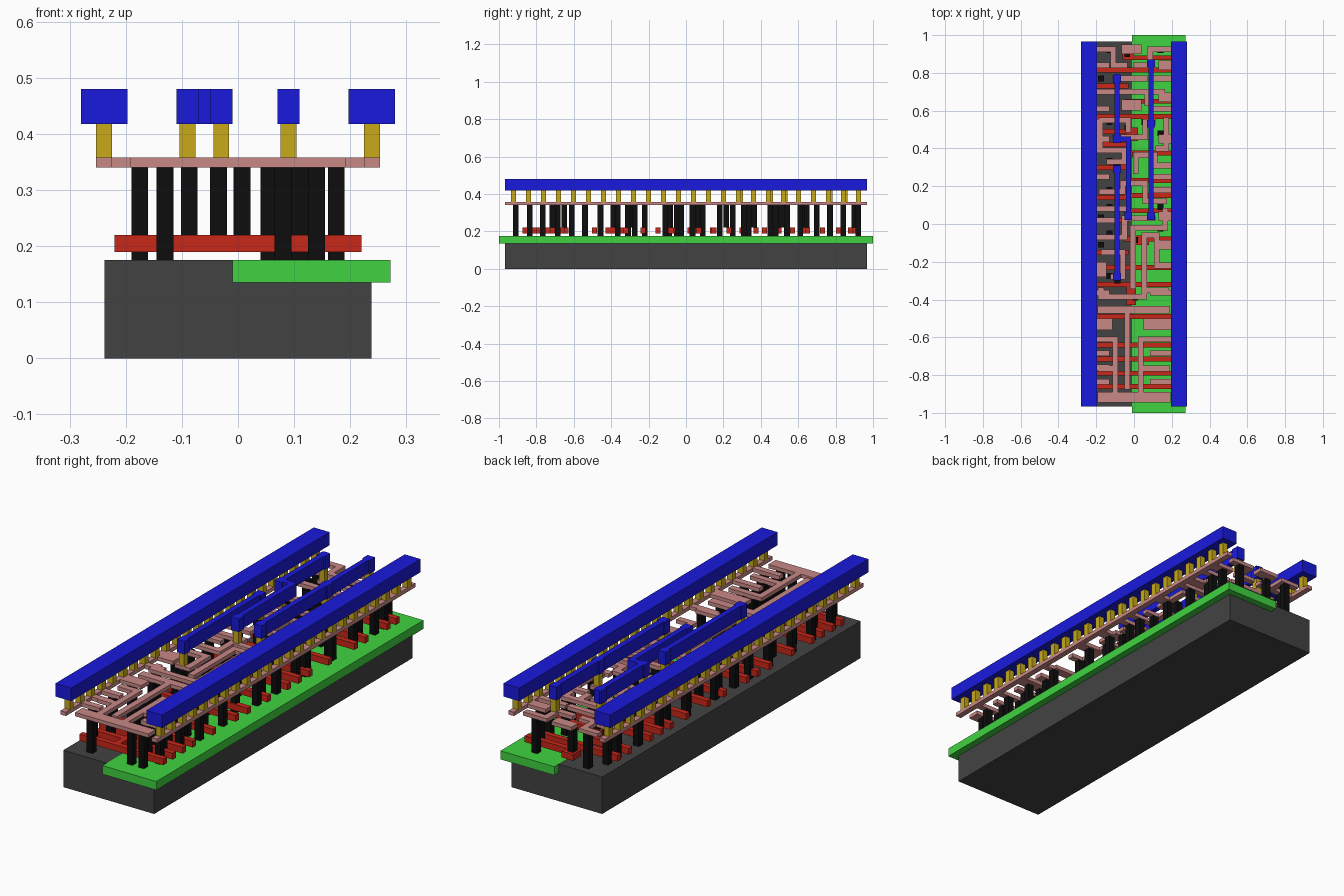
import bpy, bmesh
from mathutils import Matrix


def layer(name, rects, z0, z1, color=None):
    """One object made of flat blocks; each rect is (x0, y0, x1, y1)."""
    bm = bmesh.new()
    for x0, y0, x1, y1 in rects:
        m = Matrix.Translation(((x0 + x1) / 2, (y0 + y1) / 2, (z0 + z1) / 2))
        m = m @ Matrix.Diagonal((abs(x1 - x0), abs(y1 - y0), z1 - z0, 1))
        bmesh.ops.create_cube(bm, size=1, matrix=m)
    me = bpy.data.meshes.new(name)
    bm.to_mesh(me)
    bm.free()
    ob = bpy.data.objects.new(name, me)
    bpy.context.collection.objects.link(ob)
    if color:
        mat = bpy.data.materials.new(name)
        mat.diffuse_color = (*color, 1)
        me.materials.append(mat)
    return ob


def pad(x, y, s=0.03):
    return (x - s / 2, y - s / 2, x + s / 2, y + s / 2)


def wire(*pts, w=0.03):
    """Right-angled track through the points."""
    h = w / 2
    return [(min(a[0], b[0]) - h, min(a[1], b[1]) - h,
             max(a[0], b[0]) + h, max(a[1], b[1]) + h) for a, b in zip(pts, pts[1:])]


def hrow(y, x0, x1, w=0.03):
    return (x0, y - w / 2, x1, y + w / 2)


BLUE, GOLD, PINK = (0.01, 0.01, 0.72), (0.58, 0.40, 0.01), (0.58, 0.25, 0.24)
RED, BLACK, GREEN, DARK = (0.58, 0.02, 0.01), (0.004, 0.004, 0.004), (0.05, 0.65, 0.05), (0.055, 0.055, 0.055)
L = 0.967

# base slab and well
layer("substrate", [(-0.238, -L, 0.238, L)], 0, 0.175, DARK)
layer("well", [(-0.01, -1, 0.272, 1)], 0.135, 0.1755, GREEN)

# gate strips across the slab
gates = [hrow(y, -0.22, 0.22, 0.026) for y in
         (-0.86, -0.79, -0.715, -0.64, -0.49, -0.32, 0.57, 0.815)]
gates += [hrow(y, -0.22, -0.03, 0.026) for y in (-0.23, -0.15, 0.02, 0.14, 0.30, 0.42, 0.49, 0.73)]
gates += [hrow(y, -0.05, 0.22, 0.026) for y in (-0.23, -0.08, 0.07, 0.15, 0.23, 0.375, 0.65, 0.88)]
gates += [(-0.04, -0.43, 0.01, -0.31), (0.0, -0.11, 0.08, -0.06), (-0.04, 0.44, 0.02, 0.51),
          (-0.05, -0.87, -0.02, -0.63), (-0.05, 0.60, 0.0, 0.66), (-0.05, 0.02, -0.01, 0.08),
          (-0.06, 0.87, 0.0, 0.93), (-0.09, 0.29, -0.03, 0.33)]
layer("gate_strips", gates, 0.19, 0.22, RED)

# contacts to the slab on either side, and to the gates in the middle
contacts = [pad(-0.13, y) for y in (-0.91, -0.765, -0.61, -0.457, -0.275, -0.05, 0.09, 0.18, 0.335, 0.54, 0.70, 0.92)]
contacts += [pad(-0.175, y) for y in (-0.835, -0.685, -0.54, -0.364, -0.22, -0.11, 0.035, 0.25, 0.45, 0.61, 0.77, 0.84)]
contacts += [pad(x, y) for y in (-0.91, -0.765, -0.61) for x in (0.08, 0.14)]
contacts += [pad(x, y) for y in (-0.835, -0.685, -0.54) for x in (0.11, 0.175)]
contacts += [pad(0.14, y) for y in (-0.457, -0.22, -0.025, 0.09, 0.31, 0.48, 0.70, 0.92)]
contacts += [pad(0.175, y) for y in (-0.364, -0.11, 0.035, 0.18, 0.25, 0.45, 0.61, 0.77, 0.84)]
contacts += [pad(0.055, y) for y in (-0.31, -0.09, 0.54)]
layer("slab_contacts", contacts, 0.175, 0.34, BLACK)
gate_contacts = [pad(-0.035, y) for y in (-0.715, -0.65, 0.06, 0.51, 0.63, 0.90)]
gate_contacts += [pad(-0.087, y) for y in (-0.30, 0.31, 0.46)]
gate_contacts += [pad(0.007, y) for y in (-0.39, -0.085, 0.215, 0.365, 0.645)]
layer("gate_contacts", gate_contacts, 0.22, 0.34, BLACK)

# local wiring: side rails and their short branches
pink = [(-0.253, -L, -0.225, L), (0.225, -L, 0.253, L)]
pink += [hrow(y, -0.23, -0.13) for y in (-0.835, -0.76, -0.685, -0.364, 0.25, 0.45, 0.61, 0.84)]
pink += [hrow(y, 0.085, 0.23) for y in (-0.835, -0.685, -0.364, 0.18, 0.25, 0.61, 0.77)]
pink += [hrow(y, 0.13, 0.23, 0.05) for y in (-0.11, 0.04, 0.45, 0.67, 0.84)]
pink += [(-0.23, -0.56, -0.115, -0.50), (0.05, -0.56, 0.23, -0.50), (-0.23, -0.28, -0.145, -0.20)]

# local wiring: output comb at the front
pink += [(-0.192, -0.945, 0.192, -0.89), (-0.192, -0.475, 0.19, -0.435)]
pink += wire((-0.18, -0.61), (-0.1, -0.61), (-0.1, -0.90))
pink += wire((0.18, -0.61), (0.035, -0.61), (0.035, -0.90))
pink += [hrow(-0.765, -0.19, -0.1), hrow(-0.765, 0.035, 0.19)]
pink += wire((-0.035, -0.45), (-0.035, -0.86))

# local wiring: middle section
pink += wire((-0.175, -0.35), (-0.175, -0.385), (0.055, -0.385), (0.055, -0.06))
pink += wire((0.055, -0.35), (0.17, -0.35))
pink += wire((-0.005, -0.33), (-0.005, -0.02), (0.165, -0.02), (0.165, 0.07))
pink += wire((0.055, -0.06), (0.12, -0.06), (0.12, -0.22), (0.18, -0.22))
pink += wire((-0.16, -0.15), (-0.06, -0.15), (-0.06, -0.28), (-0.11, -0.28))
pink += wire((-0.18, -0.07), (-0.05, -0.07), (-0.05, 0.03))
pink += wire((-0.18, 0.08), (-0.03, 0.08), (-0.03, 0.03), (0.10, 0.03))
pink += wire((-0.17, 0.17), (-0.06, 0.17), (-0.06, 0.215), (0.06, 0.215), (0.06, 0.12), (0.16, 0.12))
pink += wire((-0.18, 0.02), (-0.11, 0.02))

# local wiring: rear section
pink += wire((-0.18, 0.54), (-0.18, 0.39), (-0.05, 0.39), (-0.05, 0.33), (-0.13, 0.33))
pink += wire((0.01, 0.28), (0.01, 0.365), (0.11, 0.365), (0.11, 0.31), (0.18, 0.31))
pink += wire((-0.17, 0.55), (-0.03, 0.55), (-0.03, 0.50))
pink += wire((-0.10, 0.46), (0.06, 0.46), (0.06, 0.54), (0.10, 0.54))
pink += wire((0.17, 0.55), (0.17, 0.40), (0.13, 0.40))
pink += wire((-0.18, 0.70), (0.07, 0.70), (0.07, 0.64))
pink += wire((-0.10, 0.77), (0.06, 0.77)) + wire((0.07, 0.70), (0.15, 0.70))
pink += [(-0.065, 0.60, 0.04, 0.66), (-0.065, 0.90, 0.04, 0.95)]
pink += wire((-0.18, 0.925), (-0.11, 0.925), (-0.11, 0.84), (-0.05, 0.84))
pink += wire((0.18, 0.925), (0.085, 0.925), (0.085, 0.84), (0.01, 0.84))
layer("local_wiring", pink, 0.34, 0.358, PINK)

# posts under the top wiring
posts = [pad(s * 0.239, (i - 11.5) * 0.0802, 0.028) for s in (-1, 1) for i in range(24)]
ends = [(-0.09, 0.77), (-0.09, 0.45), (-0.09, 0.29), (-0.09, -0.28),
        (-0.03, 0.04), (0.09, 0.85), (0.09, 0.53), (0.09, 0.04)]
layer("top_posts", posts + [pad(x, y, 0.028) for x, y in ends], 0.358, 0.418, GOLD)

# top wiring: two power rails and three inner tracks
layer("power_rails", [(-0.28, -L, -0.197, L), (0.197, -L, 0.28, L)], 0.418, 0.48, BLUE)
tracks = [pad(x, y, 0.04) for x, y in ends]
tracks += wire((-0.09, 0.78), (-0.09, 0.45), (-0.03, 0.45), (-0.03, 0.04), w=0.026)
tracks += wire((-0.09, 0.29), (-0.09, -0.28), w=0.026)
tracks += wire((0.09, 0.85), (0.09, 0.04), w=0.026)
layer("top_tracks", tracks, 0.418, 0.48, BLUE)
